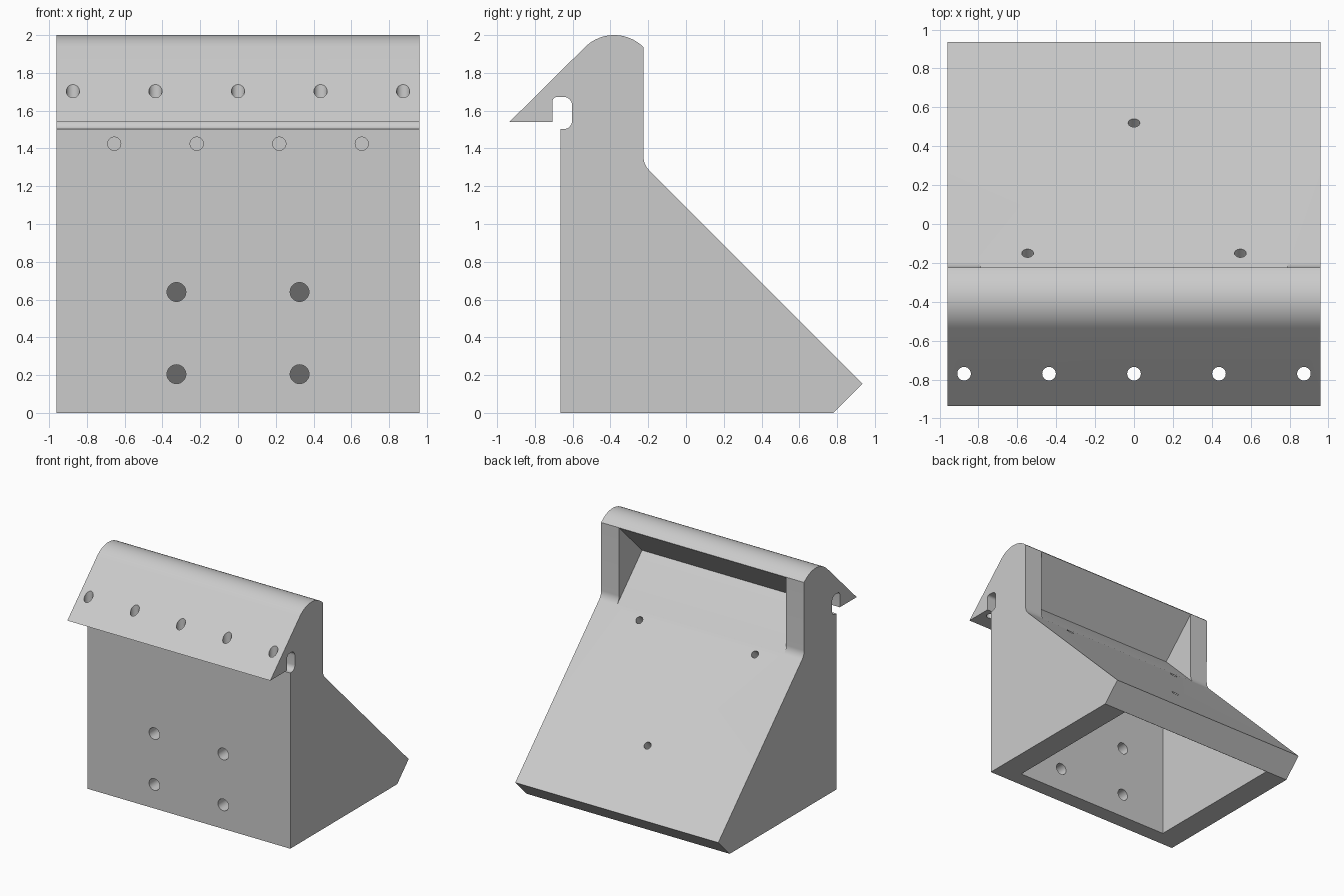
import bpy, bmesh, math
from mathutils import Matrix, Vector

cube = bpy.data.objects.get("Cube")
if cube:
    bpy.data.objects.remove(cube, do_unlink=True)

HALF_WIDTH = 0.96
FRONT = -0.665
SLOPE = 1.09      # sloped panel lies on y + z = SLOPE
BACK = -0.225     # rear face of the upper posts


def arc(cy, cz, r, start, end, n):
    """Points on an arc in the side profile, angles in degrees."""
    angles = [math.radians(start + (end - start) * i / n) for i in range(n + 1)]
    return [(cy + r * math.cos(a), cz + r * math.sin(a)) for a in angles]


def add_prism(bm, profile, half):
    """Extrude a side profile (y, z) across x."""
    face = bm.faces.new([bm.verts.new((-half, y, z)) for y, z in profile])
    out = bmesh.ops.extrude_face_region(bm, geom=[face])
    moved = [v for v in out["geom"] if isinstance(v, bmesh.types.BMVert)]
    bmesh.ops.translate(bm, verts=moved, vec=(2 * half, 0, 0))
    bmesh.ops.recalc_face_normals(bm, faces=bm.faces)


def add_drill(bm, centre, axis, radius, depth):
    """Cylinder centred on a surface point, reaching depth to each side."""
    turn = Vector(axis).to_track_quat('Z', 'Y').to_matrix().to_4x4()
    bmesh.ops.create_cone(bm, cap_ends=True, segments=32, radius1=radius,
                          radius2=radius, depth=2 * depth,
                          matrix=Matrix.Translation(centre) @ turn)


def make_object(name, bm):
    mesh = bpy.data.meshes.new(name)
    bm.to_mesh(mesh)
    bm.free()
    obj = bpy.data.objects.new(name, mesh)
    bpy.context.collection.objects.link(obj)
    return obj


# Side profile: base, sloped panel, rear post, round ridge, hook and slot
profile = [(FRONT, 0), (0.78, 0), (0.935, 0.155)]
profile += arc(-0.125, 1.356, 0.1, 225, 180, 8)
profile += arc(-0.38, 1.78, 0.22, 45.2, 135, 24)
profile += [(-0.935, 1.54), (-0.707, 1.54)]
profile += arc(-0.682, 1.648, 0.025, 180, 90, 6)
profile += arc(-0.648, 1.628, 0.045, 90, 0, 8)
profile += arc(-0.648, 1.547, 0.045, 0, -90, 8)
profile += [(FRONT, 1.502)]
bm = bmesh.new()
add_prism(bm, profile, HALF_WIDTH)
body = make_object("hooked_bracket", bm)

cutters = []

# Square-cornered recess between the rear posts, above the sloped panel
bm = bmesh.new()
floor = SLOPE + 0.0005
add_prism(bm, [(-0.535, floor + 0.535), (-0.1, floor + 0.1),
               (0.3, 1.6), (0.05, 2.208)], 0.79)
cutters.append(make_object("recess_cutter", bm))

# Triangular hollow open at the base
bm = bmesh.new()
inner = 0.778
add_prism(bm, [(-0.53, -0.1), (inner + 0.1, -0.1), (-0.53, inner + 0.53)], 0.75)
cutters.append(make_object("hollow_cutter", bm))

# Drilled holes
bm = bmesh.new()
for i in range(-2, 3):                      # through the hook
    add_drill(bm, (i * 0.437, -0.77, 1.62), (0, 0, 1), 0.035, 0.2)
for i in range(4):                          # shallow sockets under the hook
    add_drill(bm, ((i - 1.5) * 0.437, FRONT, 1.425), (0, 1, 0), 0.035, 0.12)
for x in (-0.326, 0.326):                   # mounting holes in the front wall
    for z in (0.205, 0.64):
        add_drill(bm, (x, FRONT, z), (0, 1, 0), 0.05, 0.2)
for x, y in ((-0.547, -0.15), (0.547, -0.15), (0, 0.52)):   # sloped panel
    add_drill(bm, (x, y, SLOPE - y), (0, 1, 1), 0.03, 0.26)
cutters.append(make_object("hole_cutter", bm))

for cutter in cutters:
    mod = body.modifiers.new(cutter.name, 'BOOLEAN')
    mod.operation = 'DIFFERENCE'
    mod.solver = 'EXACT'
    mod.object = cutter

# Bake the cuts and drop the cutters
bpy.context.view_layer.update()
evaluated = body.evaluated_get(bpy.context.evaluated_depsgraph_get())
finished = bpy.data.meshes.new_from_object(evaluated)
body.modifiers.clear()
body.data = finished
for cutter in cutters:
    bpy.data.objects.remove(cutter, do_unlink=True)

# Plain grey finish
grey = bpy.data.materials.new("light_grey")
grey.use_nodes = True
colour = (0.6, 0.6, 0.6, 1)
grey.diffuse_color = colour
grey.node_tree.nodes["Principled BSDF"].inputs["Base Color"].default_value = colour
body.data.materials.clear()
body.data.materials.append(grey)

bpy.ops.object.select_all(action='DESELECT')
body.select_set(True)
bpy.context.view_layer.objects.active = body
bpy.ops.object.shade_smooth_by_angle(angle=math.radians(25))
